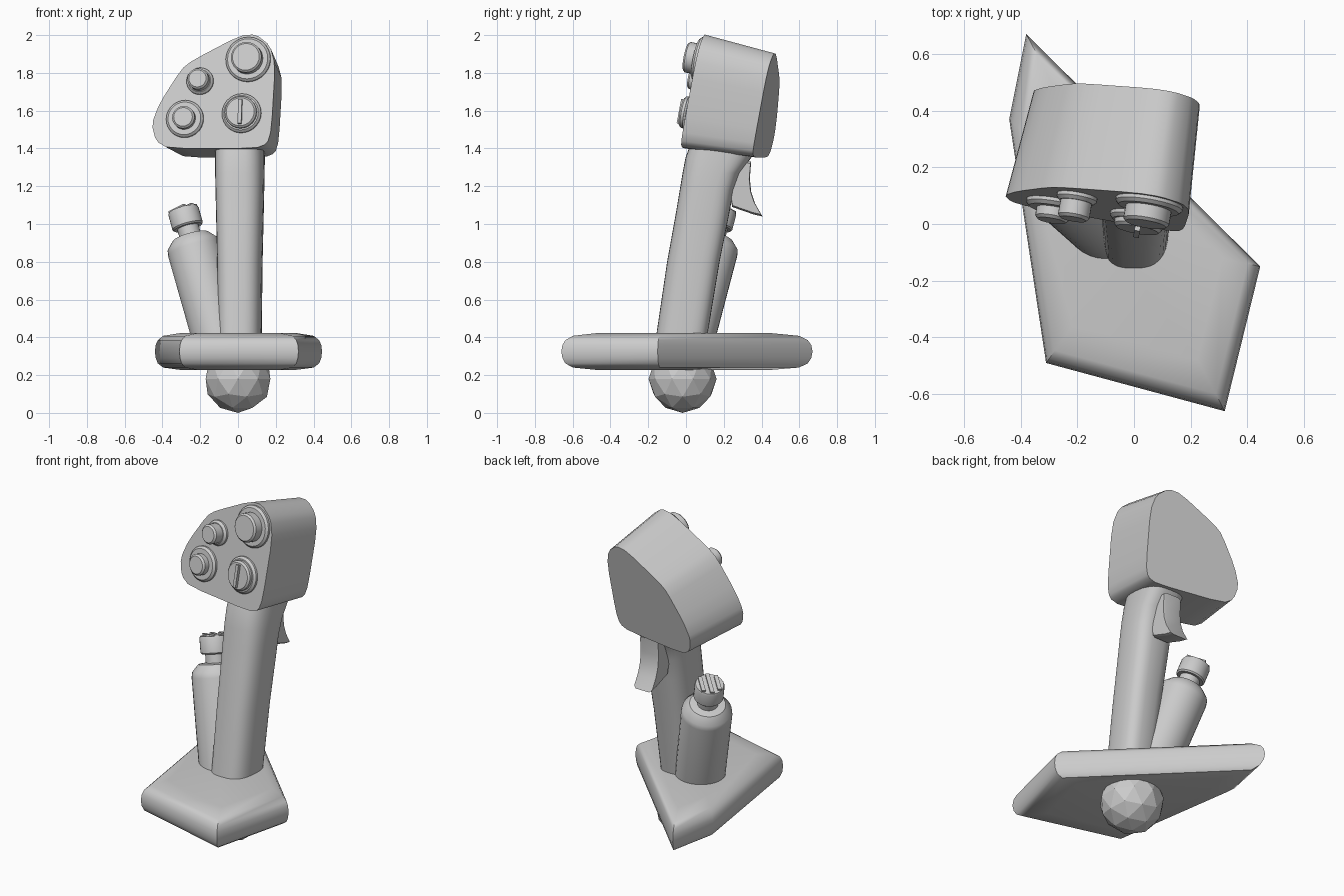
import bpy, bmesh, math
from mathutils import Vector, Matrix

if "Cube" in bpy.data.objects:
    bpy.data.objects.remove(bpy.data.objects["Cube"])


def finish(name, bm, angle=35):
    bmesh.ops.remove_doubles(bm, verts=bm.verts, dist=1e-5)
    bmesh.ops.recalc_face_normals(bm, faces=bm.faces)
    me = bpy.data.meshes.new(name)
    bm.to_mesh(me)
    bm.free()
    ob = bpy.data.objects.new(name, me)
    bpy.context.collection.objects.link(ob)
    if angle:
        bpy.ops.object.select_all(action='DESELECT')
        ob.select_set(True)
        bpy.context.view_layer.objects.active = ob
        bpy.ops.object.shade_smooth_by_angle(angle=math.radians(angle))
    return ob


def loft(name, rings, angle=35):
    """Skin a list of equal-length point rings and cap both ends."""
    bm = bmesh.new()
    vs = [[bm.verts.new(p) for p in r] for r in rings]
    n = len(vs[0])
    for a, b in zip(vs, vs[1:]):
        for i in range(n):
            j = (i + 1) % n
            bm.faces.new((a[i], a[j], b[j], b[i]))
    bm.faces.new(vs[0])
    bm.faces.new(vs[-1])
    return finish(name, bm, angle)


def turned(name, origin, axis, profile, sides=28):
    """Round part from (radius, height) pairs along an axis."""
    rot = Vector(axis).to_track_quat('Z', 'Y').to_matrix()
    rings = [[Vector(origin) + rot @ Vector((r * math.cos(t), r * math.sin(t), h))
              for t in (2 * math.pi * i / sides for i in range(sides))]
             for r, h in profile]
    return loft(name, rings)


def bar(name, origin, axis, size, spin=0.0):
    """Small box oriented along an axis."""
    bm = bmesh.new()
    rot = Vector(axis).to_track_quat('Z', 'Y').to_matrix().to_4x4()
    bmesh.ops.create_cube(bm, size=1, matrix=Matrix.Translation(origin) @ rot
                          @ Matrix.Rotation(spin, 4, 'Z') @ Matrix.Diagonal((*size, 1)))
    return finish(name, bm, 0)


def chaikin(pts):
    out = []
    for (ax, ay), (bx, by) in zip(pts, pts[1:] + pts[:1]):
        out += [(ax * .8 + bx * .2, ay * .8 + by * .2), (ax * .2 + bx * .8, ay * .2 + by * .8)]
    return out


# Ball pivot under the base
bm = bmesh.new()
bmesh.ops.create_icosphere(bm, subdivisions=2, radius=0.18,
                           matrix=Matrix.Translation((0, -0.018, 0.18)))
finish("ball_pivot", bm, 0)

# Five-sided base plate with rolled rim
outline = [(-.38, .67), (-.44, .37), (-.31, -.49), (.32, -.66), (.445, -.15)]
c = (0.0, -0.05)
rim = [(.70, .228), (.90, .24), (.965, .262), (.99, .29), (1, .325),
       (.99, .36), (.965, .385), (.90, .408), (.70, .422)]
loft("base_plate", [[(c[0] + (x - c[0]) * s, c[1] + (y - c[1]) * s, z)
                     for x, y in outline] for s, z in rim], 40)

# Grip: rounded-square sections (z, front y, back y, half width)
rings = []
for z, y0, y1, w in [(.36, -.165, .105, .113), (.8, -.1, .178, .118), (1.05, -.055, .228, .124),
                     (1.18, -.033, .252, .127), (1.27, -.018, .285, .129),
                     (1.35, -.003, .345, .13), (1.42, .022, .38, .13)]:
    ring = []
    for i in range(32):
        t = 2 * math.pi * i / 32
        u, v = (math.copysign(abs(f) ** .7, f) for f in (math.cos(t), math.sin(t)))
        ring.append((.01 + w * u + .012 * v, (y0 + y1) / 2 + (y1 - y0) / 2 * v, z))
    rings.append(ring)
loft("grip", rings, 50)

# Head: leaning rounded profile pushed back with slight taper
profile = chaikin([(-.37, 1.4), (-.435, 1.44), (-.457, 1.53), (-.415, 1.64), (-.30, 1.82),
                   (-.24, 1.867), (.01, 1.998), (.095, 2.004), (.17, 1.945), (.197, 1.84),
                   (.177, 1.5), (.155, 1.425), (.09, 1.4)])


def face_y(x, z):
    return -.276 - .175 * x + .194 * z


front = [(x, face_y(x, z), z) for x, z in profile]
back = []
for x, z in profile:
    xb, zb = -.352 + (x + .45) * .907, 1.352 + (z - 1.4) * .915
    back.append((xb, face_y(xb, zb) + .397, zb))
loft("head", [front, back], 30)

# Buttons on the head: name, x, z, collar radius, cap radius, cap height
out = Vector((-.175, -1, .194)).normalized()
for name, x, z, rc, rb, h in [("large_button", .055, 1.87, .12, .082, .08),
                              ("small_button", -.20, 1.755, .072, .056, .085),
                              ("side_button", -.28, 1.555, .1, .06, .065),
                              ("hat_switch", .02, 1.585, .105, .085, .05)]:
    o = Vector((x, face_y(x, z), z))
    turned(name + "_collar", o, out, [(rc, -.02), (rc, .012), (rc - .012, .024), (rb, .024)])
    turned(name, o, out, [(rb, -.01), (rb, h - .01), (rb - .01, h), (rb * .5, h)])
    if name == "hat_switch":
        bar("hat_ridge", o + out * (h + .004), out, (.02, .13, .024))

# Canister leaning out of the base behind the grip
axis = Vector((-.135, .125, .49)).normalized()
foot = Vector((-.11, .02, .42))
turned("canister", foot, axis, [(.138, -.08), (.142, .475), (.137, .505), (.1, .545), (.06, .55)], 32)
turned("canister_neck", foot, axis, [(.058, .5), (.058, .62)])
turned("canister_knob", foot, axis, [(.076, .60), (.083, .608), (.083, .69), (.078, .70)])
for i in (-1, 0, 1):
    side = axis.cross(Vector((0, 0, 1))).normalized()
    spin = axis.to_track_quat('Z', 'Y') @ Vector((1, 0, 0))
    bar("knob_ridge", foot + axis * .70 + spin * i * .045, axis,
        (.022, .145 if i == 0 else .11, .022))

# Curved trigger behind the grip: side profile (y, z) given a width
side = [(.22, 1.34), (.345, 1.33), (.338, 1.24), (.345, 1.17), (.365, 1.11), (.405, 1.04),
        (.36, 1.05), (.245, 1.09), (.22, 1.2)]
mid = (.29, 1.2)
loft("trigger", [[(x, mid[0] + (y - mid[0]) * s, mid[1] + (z - mid[1]) * s) for y, z in side]
                 for x, s in [(-.05, .93), (-.035, 1), (.055, 1), (.07, .93)]], 40)
